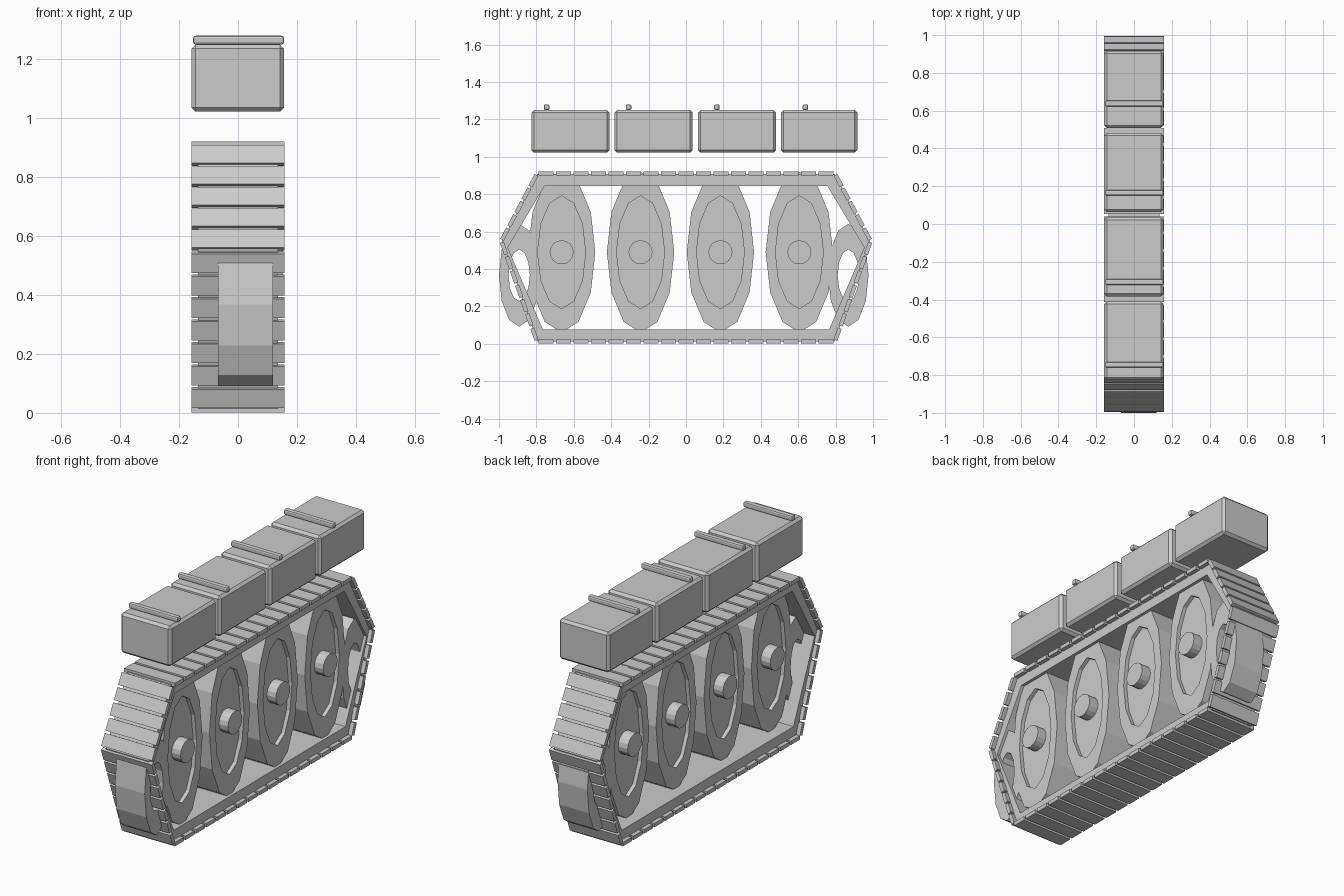
import bpy, bmesh
from math import sin, cos, pi, atan2, hypot
from mathutils import Matrix, Vector

if "Cube" in bpy.data.objects:
    bpy.data.objects.remove(bpy.data.objects["Cube"])


def finish(bm, name):
    bmesh.ops.recalc_face_normals(bm, faces=bm.faces[:])
    me = bpy.data.meshes.new(name)
    bm.to_mesh(me)
    bm.free()
    ob = bpy.data.objects.new(name, me)
    bpy.context.collection.objects.link(ob)
    return ob


def lathe(name, y, z, rings, closed=False, n=12):
    """Elliptical rings (x, radius_y, radius_z) joined along the x axis."""
    bm = bmesh.new()
    loops = [[bm.verts.new((x, y + ry * sin(2 * pi * i / n), z + rz * cos(2 * pi * i / n)))
              for i in range(n)] for x, ry, rz in rings]
    pairs = list(zip(loops, loops[1:]))
    if closed:
        pairs.append((loops[-1], loops[0]))
    else:
        bm.faces.new(loops[0])
        bm.faces.new(loops[-1])
    for a, b in pairs:
        for i in range(n):
            j = (i + 1) % n
            bm.faces.new((a[i], a[j], b[j], b[i]))
    return finish(bm, name)


def add_box(bm, centre, size, angle=0.0):
    m = (Matrix.Translation(centre) @ Matrix.Rotation(angle, 4, 'X')
         @ Matrix.Diagonal((*size, 1)))
    bmesh.ops.create_cube(bm, size=1, matrix=m)


def bevel_box(name, lo, hi, width, segments=1):
    bm = bmesh.new()
    lo, hi = Vector(lo), Vector(hi)
    add_box(bm, (lo + hi) / 2, hi - lo)
    bmesh.ops.bevel(bm, geom=bm.edges[:], offset=width, segments=segments,
                    profile=0.5, affect='EDGES')
    return finish(bm, name)


# Track band: hexagonal loop, open at the sides
outer = [(-.795, .908), (.795, .908), (.985, .55), (.795, .014), (-.795, .014), (-.985, .55)]
inner = [(-.755, .845), (.755, .845), (.953, .515), (.765, .077), (-.765, .077), (-.953, .515)]
bm = bmesh.new()
rings = [[bm.verts.new((x, *p)) for p in pts]
         for x, pts in ((-.135, outer), (.135, outer), (.135, inner), (-.135, inner))]
for k in range(4):
    a, b = rings[k], rings[(k + 1) % 4]
    for i in range(6):
        j = (i + 1) % 6
        bm.faces.new((a[i], a[j], b[j], b[i]))
finish(bm, "track_band")

# Track pads: rows of flat plates along each side of the loop
bm = bmesh.new()
for i, count in enumerate((17, 5, 7, 17, 7, 5)):
    (y0, z0), (y1, z1) = outer[i], outer[(i + 1) % 6]
    length = hypot(y1 - y0, z1 - z0)
    ny, nz = -(z1 - z0) / length, (y1 - y0) / length
    for k in range(count):
        t = (k + .5) / count
        c = (0, y0 + (y1 - y0) * t + ny * .002, z0 + (z1 - z0) * t + nz * .002)
        add_box(bm, c, (.317, length / count * .84, .022), atan2(z1 - z0, y1 - y0))
finish(bm, "track_pads")

# Road wheels: tall dished discs with a hub through the middle
X0, X1, DISH = -.068, .118, .022
for k, y in enumerate((-.665, -.243, .184, .606)):
    lathe(f"road_wheel_{k + 1}", y, .49, [
        (X0 + DISH, .064, .064), (X0 + DISH, .128, .302), (X0, .128, .302), (X0, .18, .43),
        (X1, .18, .43), (X1, .128, .302), (X1 - DISH, .128, .302), (X1 - DISH, .064, .064)])
    lathe(f"wheel_hub_{k + 1}", y, .49, [(-.105, .064, .064), (.152, .064, .064)], n=16)

# End rings at the front and rear of the track
for name, y in (("front_ring", -.892), ("rear_ring", .868)):
    lathe(name, y, .367, [(X0, .108, .275), (X1, .108, .275),
                          (X1, .057, .138), (X0, .057, .138)], closed=True)

# Storage boxes above the track, each with a handle bar on top
boxes = ((-.827, -.409, -.745), (-.383, .036, -.307), (.064, .482, .165), (.508, .916, .638))
for k, (y0, y1, h) in enumerate(boxes):
    bevel_box(f"storage_box_{k + 1}", (-.158, y0, 1.022), (.156, y1, 1.25), .014)
    bevel_box(f"handle_bar_{k + 1}", (-.152, h - .015, 1.25), (.156, h + .015, 1.28), .008, 2)
